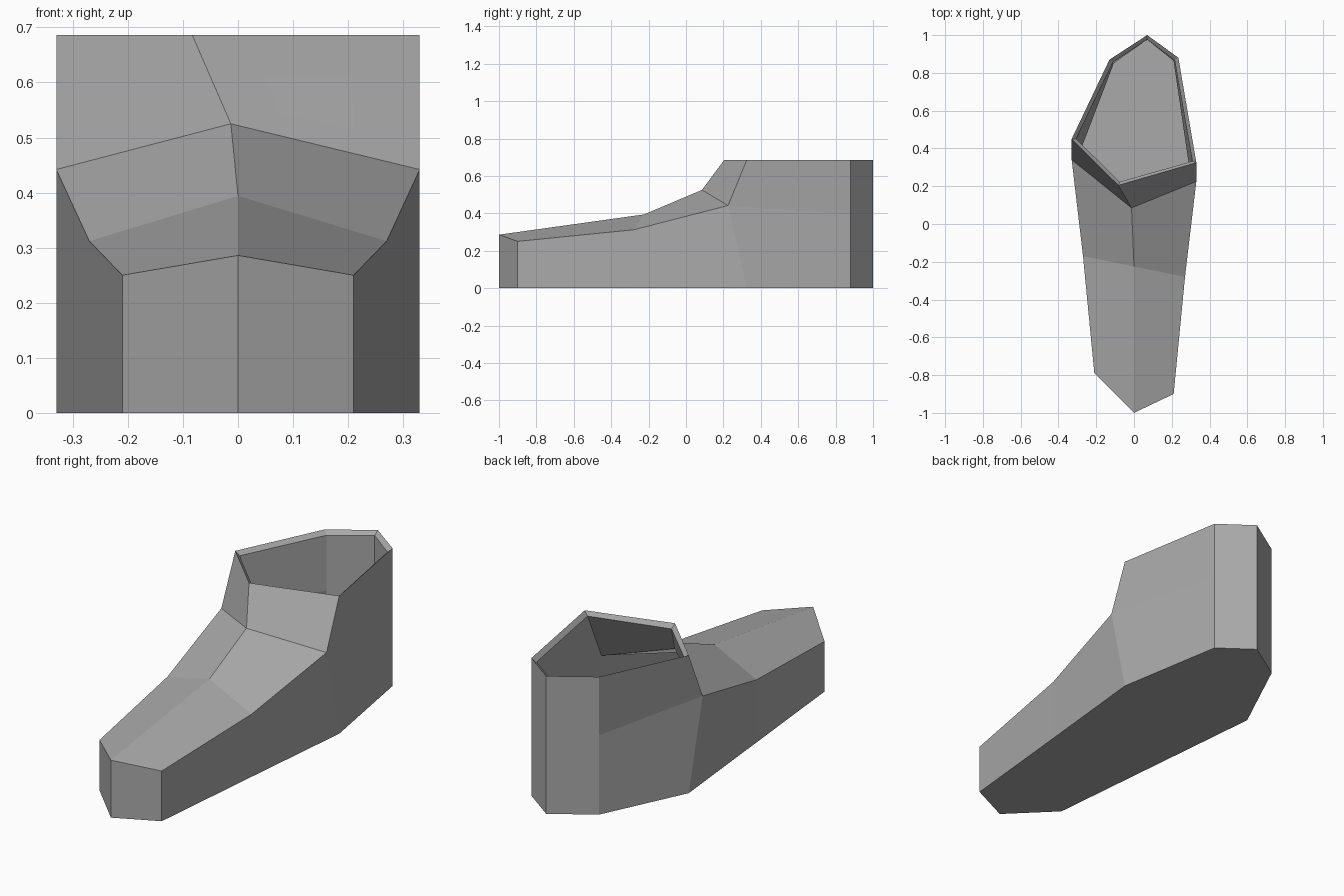
import bpy, bmesh

THICKNESS = 0.03

cube = bpy.data.objects.get("Cube")
if cube:
    bpy.data.objects.remove(cube, do_unlink=True)

# Plain grey for the whole boot
grey = bpy.data.materials.new("plain_grey")
grey.use_nodes = True
colour = (0.4, 0.4, 0.4, 1)
grey.diffuse_color = colour
grey.node_tree.nodes["Principled BSDF"].inputs["Base Color"].default_value = colour

# Stations from toe to heel: right, centre, left
stations = {
    "toe": [(-0.21, -0.79, 0.25), (0, -1, 0.286), (0.21, -0.9, 0.25)],
    "mid": [(-0.27, -0.17, 0.312), (0, -0.225, 0.394), (0.27, -0.28, 0.312)],
    "ankle": [(-0.33, 0.34, 0.442), (-0.013, 0.085, 0.525), (0.33, 0.225, 0.442)],
    "collar": [(-0.33, 0.45, 0.686), (-0.083, 0.205, 0.686), (0.33, 0.325, 0.686)],
    "heel": [(-0.13, 0.87, 0.686), (0.07, 1, 0.686), (0.235, 0.88, 0.686)],
}
SPLIT_HEIGHT = 0.395

bm = bmesh.new()
top, base, split = {}, {}, {}
for name, points in stations.items():
    for side, p in zip("RCL", points):
        top[name, side] = bm.verts.new(p)
        on_outline = side != "C" or name in ("toe", "heel")
        if on_outline and name != "ankle":
            base[name, side] = bm.verts.new((p[0], p[1], 0))
        if name == "heel" and side != "C":
            split[side] = bm.verts.new((p[0], p[1], SPLIT_HEIGHT))

outer = []


def face(*verts):
    outer.append(bm.faces.new(verts))


for s in "RL":
    # Instep and collar front
    names = ["toe", "mid", "ankle", "collar"]
    for a, b in zip(names, names[1:]):
        face(top[a, s], top[a, "C"], top[b, "C"], top[b, s])
    # Toe front
    face(top["toe", s], top["toe", "C"], base["toe", "C"], base["toe", s])
    # Side walls
    face(top["toe", s], top["mid", s], base["mid", s], base["toe", s])
    face(top["mid", s], top["ankle", s], base["collar", s], base["mid", s])
    face(top["ankle", s], split[s], base["heel", s], base["collar", s])
    face(top["ankle", s], top["collar", s], top["heel", s], split[s])
    # Heel back
    face(top["heel", s], split[s], base["heel", s], base["heel", "C"], top["heel", "C"])

# Sole
order = ["toe", "mid", "collar", "heel"]
face(base["toe", "C"], *[base[n, "L"] for n in order],
     base["heel", "C"], *[base[n, "R"] for n in reversed(order)])

# Temporary cap over the opening gives closed-form normals
rim = [top["collar", s] for s in "RCL"] + [top["heel", s] for s in "LCR"]
cap = bm.faces.new(rim)
bmesh.ops.recalc_face_normals(bm, faces=bm.faces[:])
bm.normal_update()

# Inner lining, offset inward along the vertex normals
inner = {v: bm.verts.new(v.co - v.normal * THICKNESS) for v in bm.verts[:]}
for f in outer:
    bm.faces.new([inner[v] for v in reversed(f.verts[:])])

# Collar rim joining the outside and the lining
loop = list(cap.verts)
bmesh.ops.delete(bm, geom=[cap], context="FACES_ONLY")
for a, b in zip(loop, loop[1:] + loop[:1]):
    bm.faces.new((a, b, inner[b], inner[a]))

mesh = bpy.data.meshes.new("boot_shell")
bm.to_mesh(mesh)
bm.free()
mesh.materials.append(grey)
boot = bpy.data.objects.new("boot_shell", mesh)
bpy.context.scene.collection.objects.link(boot)
